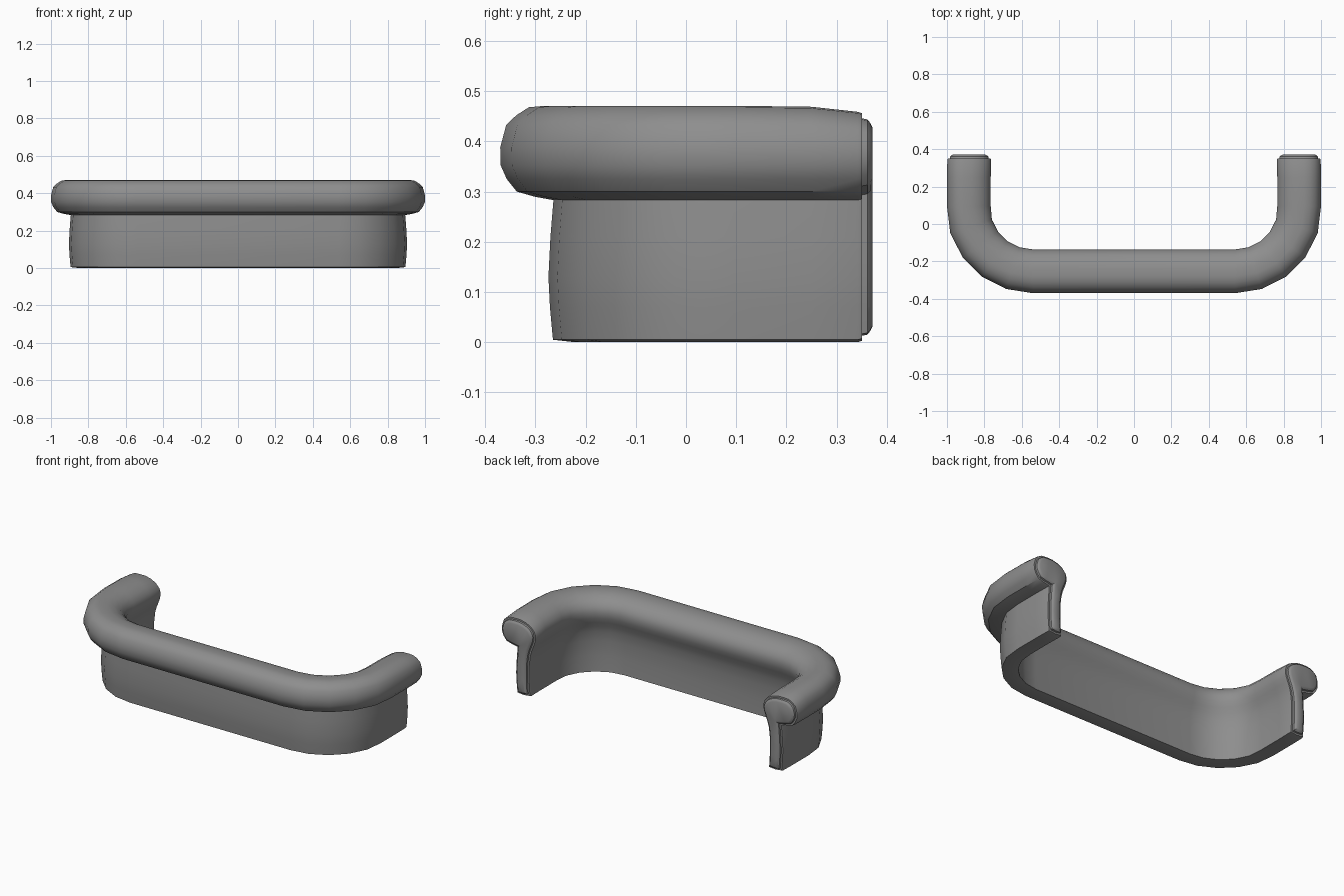
import bpy, bmesh
from math import sin, cos, pi

if "Cube" in bpy.data.objects:
    bpy.data.objects.remove(bpy.data.objects["Cube"])

# Cross-section: (distance inward from the outermost edge, height)
PROFILE = [(.150, 0), (.105, .005), (.099, .07), (.096, .13), (.100, .21), (.106, .283),
           (.068, .290), (.033, .300), (.013, .325), (.001, .352), (0, .388),
           (.012, .433), (.032, .452), (.057, .468), (.090, .471), (.130, .470),
           (.168, .460), (.202, .440), (.225, .412), (.234, .380), (.230, .345),
           (.219, .315), (.207, .285), (.197, .25), (.190, .19), (.189, .10),
           (.195, .005)]
CX, CY, R = .54, .095, .465
END_Y, SEGS = .342, 5


def half_path():
    """Stations on the right half: (origin, outward direction, top drop)."""
    st = []
    for i in range(SEGS + 1):
        a = i / SEGS * pi / 2
        d = (sin(a), -cos(a))
        st.append(((CX + R * d[0], CY + R * d[1]), d, 0))
    st[-1] = ((1, CY), (1, 0), 0)
    st.append(((1, .25), (1, 0), .002))
    st.append(((.998, END_Y), (1, 0), .012))
    return st


right = half_path()
left = [((-p[0], p[1]), (-d[0], d[1]), k) for p, d, k in reversed(right)]

# Wall and rolled top, swept along the U-shaped path
bm = bmesh.new()
rings = []
for (px, py), (dx, dy), drop in left + right:
    rings.append([bm.verts.new((px - dx * t, py - dy * t,
                                z - drop * max(0, (z - .35) / .12)))
                  for t, z in PROFILE])
n = len(PROFILE)
for a, b in zip(rings, rings[1:]):
    for i in range(n):
        j = (i + 1) % n
        bm.faces.new((a[i], a[j], b[j], b[i]))
caps = [bm.faces.new(rings[0]), bm.faces.new(rings[-1])]
bmesh.ops.recalc_face_normals(bm, faces=bm.faces)

# Stepped piping and padded panel on both arm ends
for cap in caps:
    for thick, depth in ((.003, .009), (.010, 0), (.002, .010), (.007, .006), (.008, .004)):
        bmesh.ops.inset_region(bm, faces=[cap], thickness=thick, depth=depth,
                               use_even_offset=True, use_boundary=True)
bmesh.ops.triangulate(bm, faces=caps)

mesh = bpy.data.meshes.new("sofa_back_and_arms")
bm.to_mesh(mesh)
bm.free()
obj = bpy.data.objects.new("sofa_back_and_arms", mesh)
bpy.context.collection.objects.link(obj)

# Dark grey upholstery
mat = bpy.data.materials.new("dark_upholstery")
mat.diffuse_color = (.27, .27, .27, 1)
mat.use_nodes = True
mat.node_tree.nodes["Principled BSDF"].inputs["Base Color"].default_value = mat.diffuse_color
mesh.materials.append(mat)

bpy.context.view_layer.objects.active = obj
obj.select_set(True)
bpy.ops.object.shade_smooth_by_angle(angle=.6)
